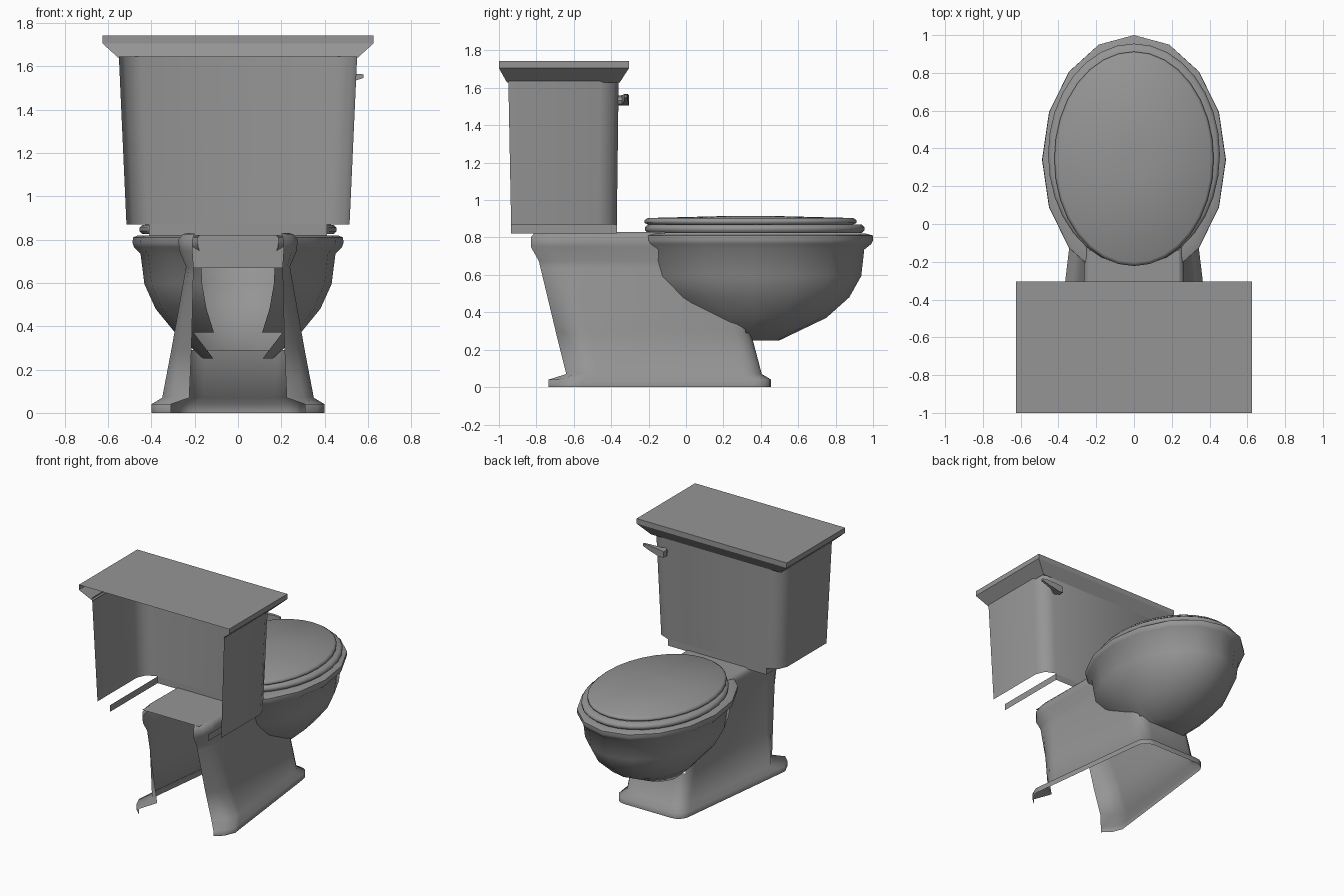
import bpy, bmesh, math

if "Cube" in bpy.data.objects:
    bpy.data.objects.remove(bpy.data.objects["Cube"])

grey = bpy.data.materials.new("grey_ceramic")
grey.diffuse_color = (0.3, 0.3, 0.3, 1)
grey.use_nodes = True
grey.node_tree.nodes["Principled BSDF"].inputs["Base Color"].default_value = grey.diffuse_color


def finish(name, bm, angle=35):
    bmesh.ops.remove_doubles(bm, verts=bm.verts, dist=0.0005)
    bmesh.ops.recalc_face_normals(bm, faces=bm.faces)
    me = bpy.data.meshes.new(name)
    bm.to_mesh(me)
    bm.free()
    me.materials.append(grey)
    ob = bpy.data.objects.new(name, me)
    bpy.context.collection.objects.link(ob)
    bpy.ops.object.select_all(action='DESELECT')
    ob.select_set(True)
    bpy.context.view_layer.objects.active = ob
    bpy.ops.object.shade_smooth_by_angle(angle=math.radians(angle))
    return ob


def loft(rings, closed=False, cap_end=False, cap_start=False, skip=lambda row, i: False):
    bm = bmesh.new()
    vs = [[bm.verts.new(p) for p in r] for r in rings]
    n = len(rings[0])
    for row, (a, b) in enumerate(zip(vs, vs[1:])):
        for i in range(n if closed else n - 1):
            j = (i + 1) % n
            if not skip(row, i):
                bm.faces.new((a[i], a[j], b[j], b[i]))
    if cap_end:
        bm.faces.new(vs[-1])
    if cap_start:
        bm.faces.new(vs[0])
    return bm


def u_ring(z, wb, wf, yb, yf, r, side=1, wrap=None, steps=2):
    """U-shaped plan, open at the back edge yb, rounded at the yf corners."""
    yc = yf - r
    half, y0 = [(wb, yb)], yb
    if wrap is not None:  # slanted return at the back corner
        y0 = yb + 0.13
        half = [(wrap, yb), (wrap + (wb - wrap) * 0.62, yb + 0.05), (wb, y0)]
    for i in range(1, side):
        t = i / side
        half.append((wb + (wf - wb) * t, y0 + (yc - y0) * t))
    steps = steps if r > 0 else 0
    for i in range(steps + 1):
        a = math.pi / 2 * i / max(steps, 1)
        half.append((wf - r + r * math.cos(a), yc + r * math.sin(a)))
    return [(-x, y, z) for x, y in half] + [(x, y, z) for x, y in reversed(half)]


def oval(z, rx, y0, y1, n):
    c, ry = (y0 + y1) / 2, (y1 - y0) / 2
    return [(rx * math.sin(2 * math.pi * i / n), c + ry * math.cos(2 * math.pi * i / n), z)
            for i in range(n)]


# tank shell, open at the back
finish("tank", loft([u_ring(0.87, 0.515, 0.515, -0.935, -0.37, 0.1),
                     u_ring(1.645, 0.55, 0.55, -0.95, -0.36, 0.1)]), 60)
# narrow step under the tank
finish("tank_step", loft([u_ring(0.82, 0.41, 0.41, -0.935, -0.37, 0),
                          u_ring(0.87, 0.41, 0.41, -0.935, -0.37, 0)]))
# tank cover with bevelled underside
finish("tank_cover", loft([u_ring(1.628, 0.54, 0.54, -0.957, -0.355, 0),
                           u_ring(1.705, 0.625, 0.625, -1, -0.305, 0),
                           u_ring(1.743, 0.625, 0.625, -1, -0.305, 0)], cap_end=True), 20)

# flush lever
lever = []
for x, z, h, y0, y1 in [(0.40, 1.53, 0.022, -0.345, -0.305), (0.44, 1.533, 0.027, -0.345, -0.305),
                        (0.53, 1.548, 0.018, -0.33, -0.31), (0.58, 1.555, 0.008, -0.33, -0.315)]:
    lever.append([(x, y0, z - h), (x, y1, z - h), (x, y1, z + h), (x, y0, z + h)])
finish("flush_lever", loft(lever, True, True, True))
pivot = [[(0.43 + 0.026 * math.cos(a * math.pi / 4), y, 1.532 + 0.026 * math.sin(a * math.pi / 4))
          for a in range(8)] for y in (-0.38, -0.32)]
finish("lever_pivot", loft(pivot, True, True))

# bowl: z, half width, back y, front y; open where the pedestal hides it
bowl = [(0.25, 0.02, 0.32, 0.36), (0.25, 0.16, 0.17, 0.50), (0.37, 0.29, 0.00, 0.75),
        (0.48, 0.38, -0.15, 0.873), (0.594, 0.432, -0.245, 0.937), (0.735, 0.45, -0.27, 0.953),
        (0.765, 0.48, -0.31, 0.99), (0.785, 0.487, -0.32, 1.0), (0.81, 0.485, -0.32, 1.0),
        (0.82, 0.46, -0.28, 0.965), (0.82, 0.40, -0.20, 0.90)]
open_columns = [4, 2, 1]
finish("bowl", loft([oval(*b, 16) for b in bowl], True, skip=lambda row, i:
                    abs(i + 0.5 - 8) < open_columns[min(row, 2)]), 60)

# seat ring
seat = [(0.825, 0.44), (0.838, 0.455), (0.855, 0.455), (0.868, 0.44), (0.87, 0.40)]
finish("seat", loft([oval(z, r, 0.235 - r, 0.5 + r, 32) for z, r in seat], True), 50)

# closed seat lid, slightly domed
lid = [(0.868, 0.405), (0.878, 0.422), (0.892, 0.422), (0.904, 0.408), (0.916, 0.06)]
finish("seat_lid", loft([oval(z, r, 0.345 - 1.345 * r, 0.345 + 1.345 * r, 32)
                         for z, r in lid], True, True), 80)

# pedestal: z, back width, front width, back y, front y, returned edge x
keys = [(0, .40, .285, -.735, .455, .31), (.04, .40, .285, -.735, .455, .31),
        (.07, .35, .25, -.64, .405, .225), (.29, .308, .245, -.695, .347, .215),
        (.675, .24, .24, -.787, .25, .205), (.75, .272, .255, -.83, .23, .21),
        (.80, .275, .255, -.83, .23, .21), (.825, .255, .245, -.81, .22, .2),
        (.83, .235, .235, -.79, .21, .2)]
full = []
for a, b in zip(keys, keys[1:]):
    steps = 10 if a[0] == 0.29 else 1
    full += [[p + (q - p) * i / steps for p, q in zip(a, b)] for i in range(steps)]
full.append(keys[-1])
bm = loft([u_ring(z, wb, wf, yb, yf, 0.09, 20, wr, 4) for z, wb, wf, yb, yf, wr in full])
# trim away what lies inside the bowl
gone = []
for f in bm.faces:
    c = f.calc_center_median()
    if c.z > 0.29:
        reach = 0.84 * min(1, ((c.z - 0.22) / 0.5) ** 0.4)
        if math.hypot(c.x / 0.487, (c.y - 0.34) / 0.66) < reach:
            gone.append(f)
bmesh.ops.delete(bm, geom=gone, context='FACES')
finish("pedestal", bm, 89)

# deck between tank and bowl, with the panel closing off the bowl
finish("deck", loft([[(-0.237, -0.80, 0.83), (0.237, -0.80, 0.83)],
                     [(-0.237, -0.14, 0.83), (0.237, -0.14, 0.83)]]))
finish("deck_panel", loft([[(-0.225, -0.24, 0.67), (0.225, -0.24, 0.67)],
                           [(-0.225, -0.24, 0.83), (0.225, -0.24, 0.83)]]))
